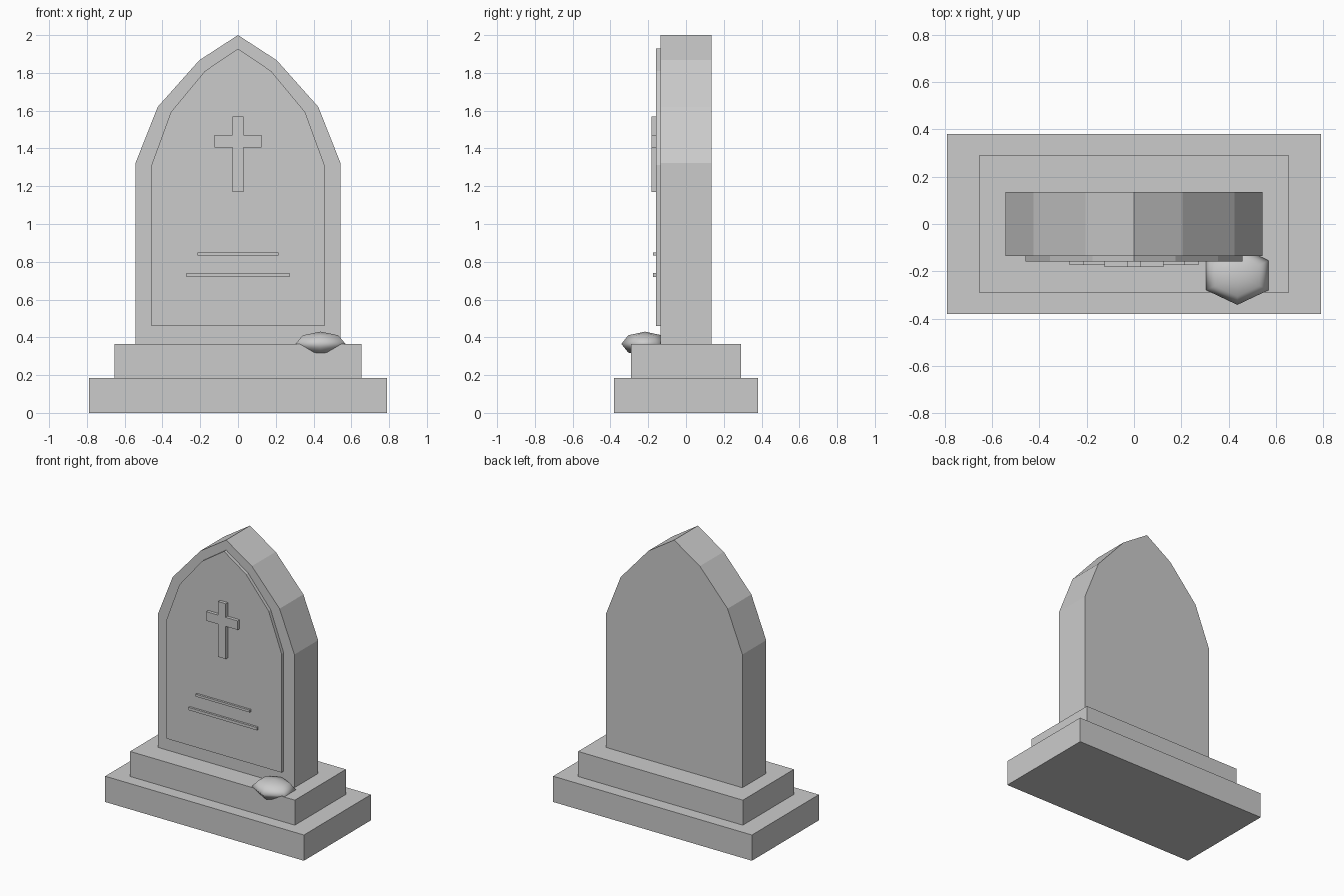
import bpy, math

if "Cube" in bpy.data.objects:
    bpy.data.objects.remove(bpy.data.objects["Cube"])


def box(name, x, y0, y1, z0, z1):
    """Box symmetric in x with half-width x."""
    bpy.ops.mesh.primitive_cube_add(size=1, location=(0, (y0 + y1) / 2, (z0 + z1) / 2))
    ob = bpy.context.object
    ob.name = name
    ob.scale = (2 * x, y1 - y0, z1 - z0)
    return ob


def prism(name, half, y0, y1):
    """Mirror a right-hand (x, z) half profile and extrude it along y."""
    loop = half + [(-x, z) for x, z in reversed(half) if x > 0]
    n = len(loop)
    verts = [(x, y, z) for y in (y0, y1) for x, z in loop]
    faces = [list(range(n)), list(range(2 * n - 1, n - 1, -1))]
    faces += [[i, i + n, (i + 1) % n + n, (i + 1) % n] for i in range(n)]
    me = bpy.data.meshes.new(name)
    me.from_pydata(verts, [], faces)
    ob = bpy.data.objects.new(name, me)
    bpy.context.collection.objects.link(ob)
    return ob


# Stepped plinth
box("lower_step", 0.79, -0.38, 0.38, 0, 0.185)
box("upper_step", 0.655, -0.29, 0.29, 0.185, 0.365)

# Pointed-arch slab and raised front panel
prism("headstone_slab", [(0.543, 0.365), (0.543, 1.322), (0.425, 1.62), (0.205, 1.867), (0, 2.0)], -0.135, 0.135)
prism("front_panel", [(0.458, 0.46), (0.458, 1.312), (0.355, 1.593), (0.175, 1.81), (0, 1.928)], -0.159, -0.135)

# Raised cross
prism("cross", [(0.03, 1.17), (0.03, 1.405), (0.125, 1.405), (0.125, 1.47),
                (0.03, 1.47), (0.03, 1.568)], -0.182, -0.159)

# Inscription bars
box("upper_bar", 0.215, -0.174, -0.159, 0.833, 0.85)
box("lower_bar", 0.272, -0.174, -0.159, 0.72, 0.74)

# Small smooth stone resting on the step, hexagonal with a corner to the front
bpy.ops.mesh.primitive_uv_sphere_add(segments=6, ring_count=4, radius=1)
stone = bpy.context.object
stone.name = "stone"
# make sure a vertex column points along y
if max(v.co.y for v in stone.data.vertices) < 0.95:
    for v in stone.data.vertices:
        v.co.x, v.co.y = -v.co.y, v.co.x
stone.location = (0.437, -0.217, 0.365)
stone.scale = (0.153, 0.125, 0.065)
stone.data.polygons.foreach_set("use_smooth", [True] * len(stone.data.polygons))
